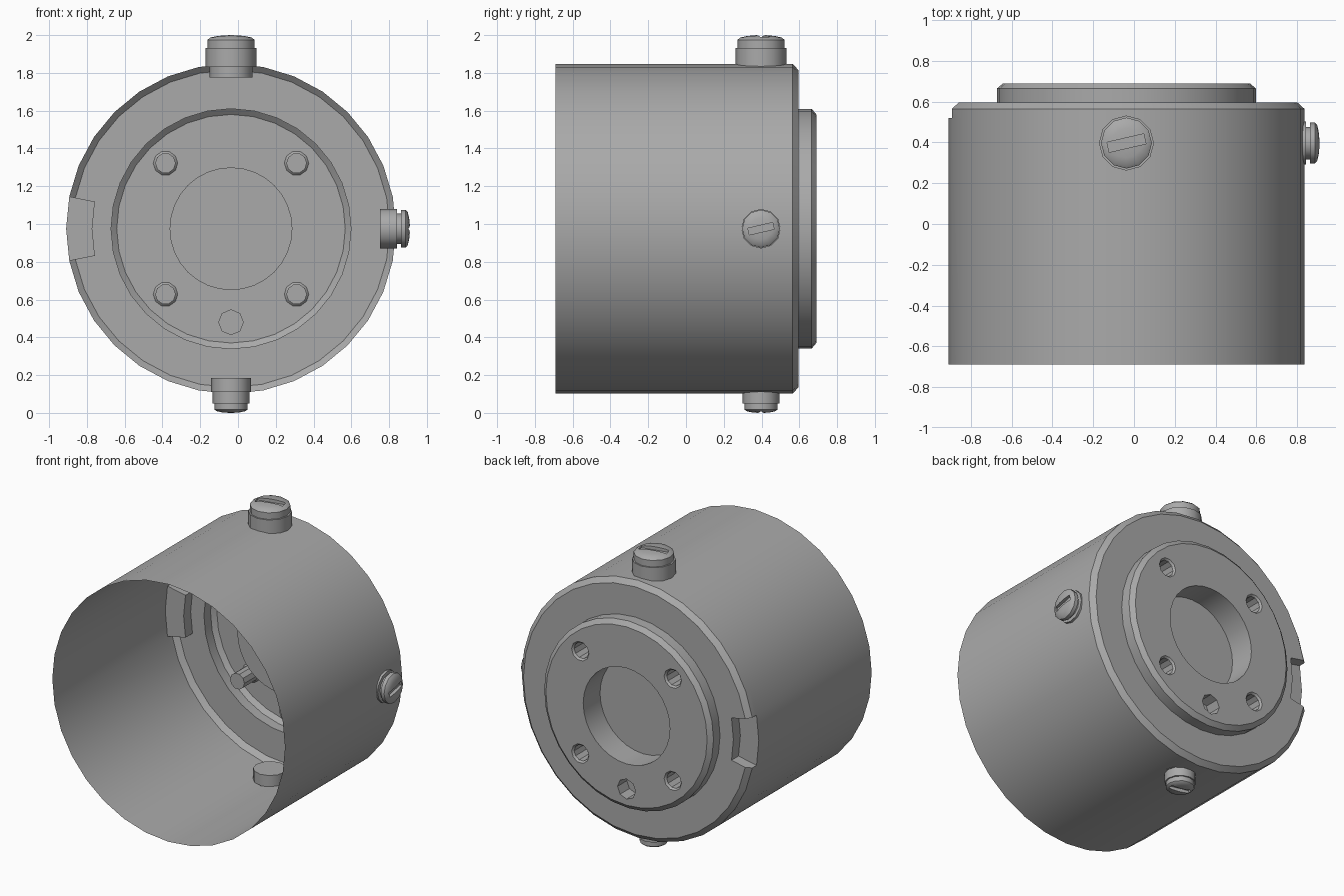
import bpy, bmesh, math
from mathutils import Matrix, Vector

cube = bpy.data.objects.get("Cube")
if cube:
    bpy.data.objects.remove(cube, do_unlink=True)

grey = bpy.data.materials.new("machined_grey")
grey.use_nodes = True
COLOUR = (0.4, 0.4, 0.4, 1)
grey.diffuse_color = COLOUR
grey.node_tree.nodes["Principled BSDF"].inputs["Base Color"].default_value = COLOUR

CX, CZ = -0.037, 0.975          # main axis of the housing
BACK = 0.69                     # rear face of the boss
SIDES = 32


def finish(bm, name, smooth=True):
    """Turn a bmesh into a grey object."""
    mesh = bpy.data.meshes.new(name)
    bm.to_mesh(mesh)
    bm.free()
    mesh.materials.append(grey)
    obj = bpy.data.objects.new(name, mesh)
    bpy.context.collection.objects.link(obj)
    bpy.ops.object.select_all(action='DESELECT')
    obj.select_set(True)
    bpy.context.view_layer.objects.active = obj
    if smooth:
        bpy.ops.object.shade_smooth_by_angle(angle=0.6)
    return obj


def ring_point(r, y, i, sides=SIDES, x=CX, z=CZ):
    a = math.tau * i / sides
    return Vector((x + r * math.cos(a), y, z + r * math.sin(a)))


# Housing: thin revolved shell with a notch two facets wide on the -x side
R, FLOOR, SHOULDER = 0.873, 0.735, 0.595
rim = [(R, 0.52), (R, 0.565), (0.84, SHOULDER), (FLOOR, SHOULDER)]
cut = [(R, 0.52), (FLOOR, 0.52), (FLOOR, SHOULDER)]
boss = [(0.635, SHOULDER), (0.635, 0.665), (0.605, BACK)]
bm = bmesh.new()
half = SIDES // 2
for i in range(SIDES):
    notch = i in (half - 1, half)
    profile = [(R, -0.69)] + (cut if notch else rim) + boss
    for p, q in zip(profile, profile[1:]):
        bm.faces.new([bm.verts.new(ring_point(*c)) for c in
                      ((*p, i), (*p, i + 1), (*q, i + 1), (*q, i))])
for i in (half - 1, half + 1):
    bm.faces.new([bm.verts.new(ring_point(r, y, i))
                  for r, y in rim + [(FLOOR, 0.52)]])
bmesh.ops.remove_doubles(bm, verts=bm.verts, dist=0.0005)
bmesh.ops.recalc_face_normals(bm, faces=bm.faces)
finish(bm, "housing_shell")

# Holes in the boss: (x, z, sides, profile of radius and depth)
bolt = [(0.065, 0), (0.054, 0.012), (0.054, 0.15)]
holes = [(CX, CZ, SIDES, [(0.325, 0), (0.325, 0.18)], "centre_bore"),
         (CX, 0.48, 8, [(0.068, 0), (0.068, 0.1)], "locating_hole")]
for sx in (-1, 1):
    for sz in (-1, 1):
        holes.append((CX + sx * 0.347, CZ + sz * 0.347, 10, bolt, "bolt_hole"))

# Boss face filled around the hole mouths
bm = bmesh.new()
loops = [(CX, CZ, SIDES, 0.605)] + [(x, z, n, p[0][0]) for x, z, n, p, _ in holes]
for x, z, n, r in loops:
    vs = [bm.verts.new(ring_point(r, BACK, i, n, x, z)) for i in range(n)]
    for a, b in zip(vs, vs[1:] + vs[:1]):
        bm.edges.new((a, b))
bmesh.ops.triangle_fill(bm, edges=bm.edges, use_beauty=True, normal=(0, 1, 0))
for f in bm.faces:
    f.normal_update()
    if f.normal.y < 0:
        f.normal_flip()
finish(bm, "boss_face", smooth=False)

# Blind hole cups
for x, z, n, profile, name in holes:
    bm = bmesh.new()
    rings = [[bm.verts.new(ring_point(r, BACK - d, i, n, x, z)) for i in range(n)]
             for r, d in profile]
    for a, b in zip(rings, rings[1:]):
        for i in range(n):
            j = (i + 1) % n
            bm.faces.new((a[i], b[i], b[j], a[j]))
    bm.faces.new(rings[-1])
    bmesh.ops.recalc_face_normals(bm, faces=bm.faces)
    bmesh.ops.reverse_faces(bm, faces=bm.faces)
    finish(bm, name)


def screw(name, profile, turn, slot_len, slot_width, slot_angle):
    """Slotted screw; profile is (radius, distance from the main axis)."""
    place = Matrix.Translation((CX, 0.397, CZ)) @ turn
    n = 12
    bm = bmesh.new()
    rings = [[bm.verts.new((r * math.cos(math.tau * i / n),
                            r * math.sin(math.tau * i / n), h)) for i in range(n)]
             for r, h in profile]
    for a, b in zip(rings, rings[1:]):
        for i in range(n):
            j = (i + 1) % n
            bm.faces.new((a[i], a[j], b[j], b[i]))
    bm.faces.new(rings[0][::-1])
    bm.faces.new(rings[-1])
    bm.transform(place)
    bmesh.ops.recalc_face_normals(bm, faces=bm.faces)
    body = finish(bm, name)
    # Slot cutter
    bm = bmesh.new()
    bmesh.ops.create_cube(bm, size=1)
    bm.transform(place @ Matrix.Translation((0, 0, profile[-1][1]))
                 @ Matrix.Rotation(math.radians(slot_angle), 4, 'Z')
                 @ Matrix.Diagonal((slot_len, slot_width, 0.045, 1)))
    cutter = finish(bm, name + "_slot_cutter", smooth=False)
    cutter.hide_render = True
    mod = body.modifiers.new("slot", 'BOOLEAN')
    mod.operation, mod.solver, mod.object = 'DIFFERENCE', 'EXACT', cutter
    bpy.context.view_layer.objects.active = body
    bpy.ops.object.modifier_apply(modifier="slot")
    bpy.data.objects.remove(cutter, do_unlink=True)


def dome(r, base, top):
    """Shallow rounded cap."""
    return [(r * math.cos(t), base + (top - base) * math.sin(t))
            for t in (0, 0.5, 0.95, 1.3)] + [(r * 0.05, top)]


screw("top_screw", [(0.115, 0.80), (0.115, 0.855), (0.135, 0.855), (0.135, 0.956),
                    (0.125, 0.956)] + dome(0.125, 1.0, 1.025),
      Matrix.Identity(4), 0.185, 0.05, 13)
screw("side_screw", [(0.105, 0.79), (0.105, 0.88), (0.08, 0.88), (0.08, 0.9),
                     (0.1, 0.9)] + dome(0.1, 0.925, 0.947),
      Matrix.Rotation(math.pi / 2, 4, 'Y'), 0.135, 0.036, 103)
screw("bottom_screw", [(0.105, 0.79), (0.105, 0.865), (0.097, 0.865), (0.097, 0.925),
                       (0.088, 0.925)] + dome(0.088, 0.957, 0.975),
      Matrix.Rotation(math.pi, 4, 'X'), 0.135, 0.036, 13)
